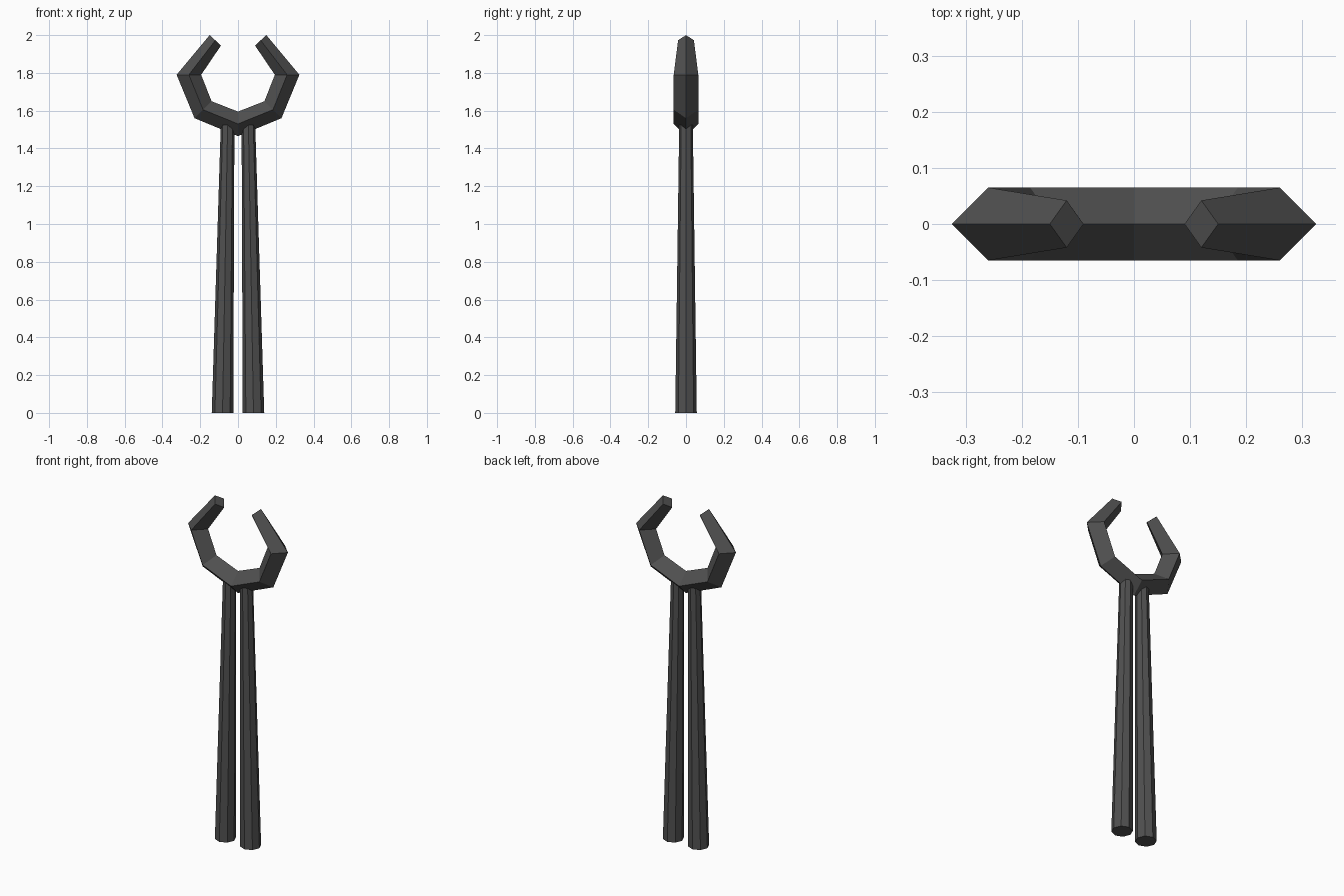
import bpy, bmesh, math

if "Cube" in bpy.data.objects:
    bpy.data.objects.remove(bpy.data.objects["Cube"])

dark = bpy.data.materials.new("dark_metal")
dark.diffuse_color = (0.08, 0.08, 0.08, 1)
dark.use_nodes = True
dark.node_tree.nodes["Principled BSDF"].inputs["Base Color"].default_value = dark.diffuse_color


def loft(name, rings):
    """Bridge successive rings of points and cap both ends."""
    bm = bmesh.new()
    loops = [[bm.verts.new(p) for p in ring] for ring in rings]
    n = len(loops[0])
    for a, b in zip(loops, loops[1:]):
        for i in range(n):
            j = (i + 1) % n
            bm.faces.new((a[i], a[j], b[j], b[i]))
    bm.faces.new(loops[0])
    bm.faces.new(loops[-1])
    bmesh.ops.recalc_face_normals(bm, faces=bm.faces)
    mesh = bpy.data.meshes.new(name)
    bm.to_mesh(mesh)
    bm.free()
    mesh.materials.append(dark)
    obj = bpy.data.objects.new(name, mesh)
    bpy.context.collection.objects.link(obj)
    return obj


# Open claw ring with a diamond section: outer x, z, inner x, z, half depth
half = [(0.0, 1.465, 0.0, 1.595, 0.065),
        (0.23, 1.56, 0.14, 1.65, 0.065),
        (0.325, 1.79, 0.195, 1.79, 0.065),
        (0.15, 2.0, 0.09, 1.945, 0.042)]
path = [(-a, b, -c, d, h) for a, b, c, d, h in half[:0:-1]] + half
loft("claw_ring", [
    [(ox, 0, oz), ((ox + ix) / 2, -h, (oz + iz) / 2),
     (ix, 0, iz), ((ox + ix) / 2, h, (oz + iz) / 2)]
    for ox, oz, ix, iz, h in path])


# Two tapered, slightly splayed octagonal handles
def octagon(cx, z, r):
    return [(cx + r * math.cos(i * math.pi / 4), r * math.sin(i * math.pi / 4), z)
            for i in range(8)]


for side, label in ((-1, "left"), (1, "right")):
    loft(label + "_handle", [octagon(side * 0.082, 0, 0.057),
                             octagon(side * 0.055, 1.53, 0.036)])
